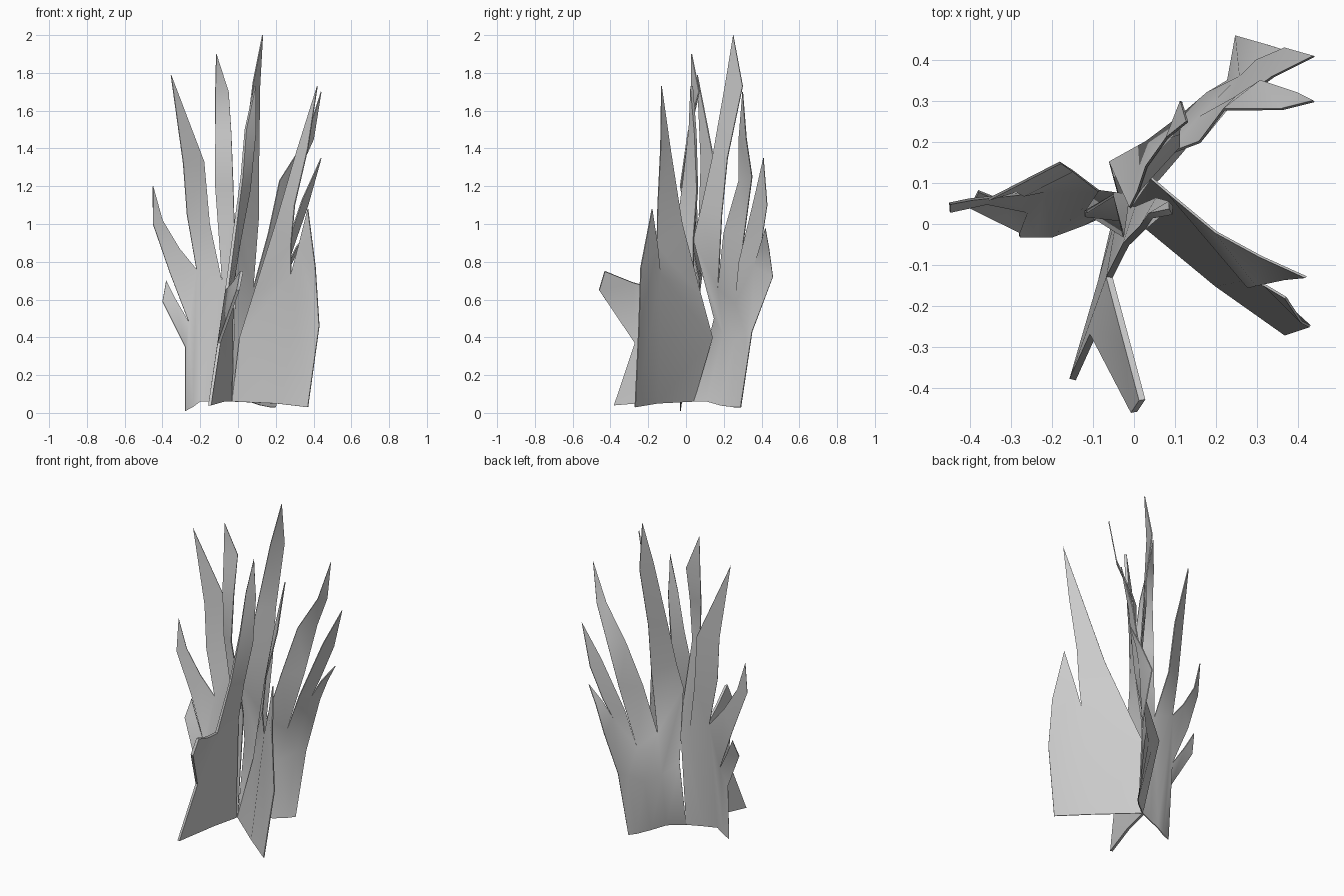
import bpy
import bmesh
import math

default_cube = bpy.data.objects.get("Cube")
if default_cube:
    bpy.data.objects.remove(default_cube, do_unlink=True)


def make_material(name, colour):
    material = bpy.data.materials.new(name)
    material.use_nodes = True
    material.diffuse_color = colour
    material.node_tree.nodes["Principled BSDF"].inputs["Base Color"].default_value = colour
    return material


leaf_grey = make_material("leaf_grey", (0.6, 0.6, 0.6, 1))


def leaf_sheet(name, thickness, seams, blades):
    """Seams run from foot to notch; each blade rises between two seams.

    A blade is (outer edge kinks, tip, inner edge kinks).
    """
    mesh_builder = bmesh.new()
    vertex_at = {}

    def vertex(point):
        if point not in vertex_at:
            vertex_at[point] = mesh_builder.verts.new(point)
        return vertex_at[point]

    for index, (outer_kinks, tip, inner_kinks) in enumerate(blades):
        outer = [vertex(p) for p in seams[index] + outer_kinks]
        inner = [vertex(p) for p in seams[index + 1] + inner_kinks]
        for row in range(len(outer) - 1):
            mesh_builder.faces.new((outer[row], inner[row], inner[row + 1], outer[row + 1]))
        mesh_builder.faces.new((outer[-1], inner[-1], vertex(tip)))

    bmesh.ops.recalc_face_normals(mesh_builder, faces=mesh_builder.faces[:])
    mesh = bpy.data.meshes.new(name)
    mesh_builder.to_mesh(mesh)
    mesh_builder.free()
    mesh.materials.append(leaf_grey)

    sheet = bpy.data.objects.new(name, mesh)
    bpy.context.collection.objects.link(sheet)
    bpy.ops.object.select_all(action='DESELECT')
    sheet.select_set(True)
    bpy.context.view_layer.objects.active = sheet
    solid = sheet.modifiers.new("leaf_thickness", 'SOLIDIFY')
    solid.thickness = thickness
    solid.offset = 0
    bpy.ops.object.modifier_apply(modifier=solid.name)
    bpy.ops.object.shade_smooth_by_angle(angle=math.radians(40))
    return sheet


# Sheet on the right side, four blades
leaf_sheet(
    "right_leaf_sheet", 0.006,
    seams=[
        [(-.28, -.03, .01), (-.28, -.02, .35)],
        [(-.24, -.03, .03), (-.26, .03, .48)],
        [(-.2, -.03, .06), (-.22, .08, .76)],
        [(-.12, 0, .06), (-.085, .08, .7)],
        [(-.03, .04, .06), (-.01, .07, .7)],
    ],
    blades=[
        ([(-.4, .04, .59)], (-.38, .08, .7), [(-.33, .06, .6)]),
        ([(-.36, .05, .74), (-.45, .03, 1)], (-.45, .05, 1.2),
         [(-.31, .07, .87), (-.4, .06, 1.02)]),
        ([(-.27, .07, 1.05), (-.29, .08, 1.32)], (-.355, .06, 1.79),
         [(-.15, .13, 1), (-.18, .15, 1.33)]),
        ([(-.12, .03, 1.2), (-.12, .02, 1.48), (-.12, .03, 1.7)], (-.115, .03, 1.9),
         [(-.025, -.03, 1.2), (-.035, .01, 1.48), (-.05, .07, 1.7)]),
    ])

# Sheet at the back left, bulging backwards, four blades with the tallest inside
leaf_sheet(
    "back_leaf_sheet", 0.006,
    seams=[
        [(.2, .29, .03), (.23, .35, .43), (.25, .46, .72)],
        [(.17, .25, .03), (.18, .32, .42), (.26, .36, .78)],
        [(.12, .18, .04), (.11, .26, .38), (.16, .26, .58)],
        [(.06, .11, .06), (.03, .2, .42), (.08, .17, .66)],
        [(-.03, .04, .06), (-.06, .15, .5), (-.01, .04, .92)],
    ],
    blades=[
        ([(.32, .44, .87)], (.385, .42, .98), [(.31, .39, .88)]),
        ([(.3, .4, .9), (.37, .43, 1.1)], (.44, .41, 1.35),
         [(.23, .28, .8), (.34, .36, 1.13)]),
        ([(.25, .31, .95), (.31, .35, 1.25), (.4, .32, 1.45)], (.44, .3, 1.7),
         [(.16, .2, .95), (.22, .28, 1.23), (.36, .28, 1.45)]),
        ([(.11, .19, 1.05), (.11, .22, 1.35), (.115, .3, 1.73)], (.13, .25, 2),
         [(.01, .08, 1.08), (.03, .14, 1.35), (.08, .21, 1.75)]),
    ])

# Broad sheet at the front left, two blades
leaf_sheet(
    "left_leaf_sheet", 0.006,
    seams=[
        [(.37, -.27, .03), (.43, -.25, .46)],
        [(.2, -.15, .05), (.28, -.135, .73)],
        [(-.03, .04, .06), (.01, .14, .4)],
    ],
    blades=[
        ([(.41, -.24, .77)], (.37, -.18, 1.08), [(.32, -.15, .88)]),
        ([(.28, -.155, .88), (.3, -.15, 1.1), (.37, -.135, 1.4)], (.42, -.13, 1.73),
         [(.08, .08, .62), (.2, -.02, 1), (.31, -.08, 1.38)]),
    ])

# Thicker sheet at the front, a short blade and a tall inner blade
leaf_sheet(
    "front_leaf_sheet", 0.016,
    seams=[
        [(-.15, -.38, .04), (-.1, -.27, .37)],
        [(-.08, -.14, .06), (-.06, -.13, .65)],
        [(-.04, .03, .06), (-.03, .04, .68)],
    ],
    blades=[
        ([(0, -.46, .65)], (.02, -.43, .75), [(-.02, -.28, .69)]),
        ([(-.02, -.05, .95), (.02, -.01, 1.25), (.04, .02, 1.5)], (.09, .03, 1.73),
         [(.01, .04, .92), (.06, .06, 1.18), (.09, .05, 1.48)]),
    ])
